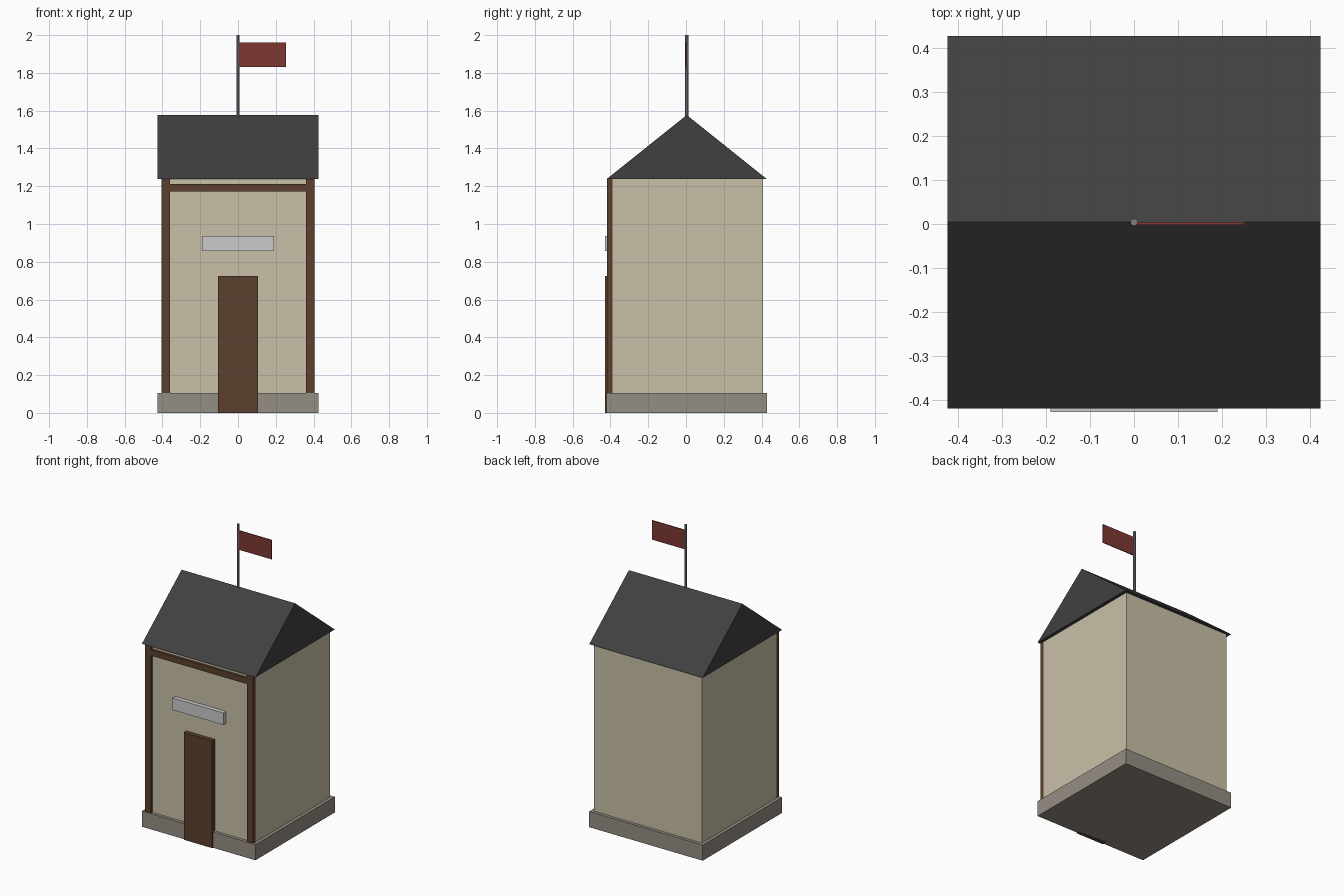
import bpy, bmesh, math

if "Cube" in bpy.data.objects:
    bpy.data.objects.remove(bpy.data.objects["Cube"])

OFF = 0.004  # body sits slightly back because the door and sign stick out in front


def srgb(r, g, b):
    def lin(c):
        c /= 255
        return c / 12.92 if c <= 0.04045 else ((c + 0.055) / 1.055) ** 2.4
    return (lin(r), lin(g), lin(b), 1)


def material(name, *rgb):
    m = bpy.data.materials.new(name)
    m.diffuse_color = srgb(*rgb)
    m.use_nodes = True
    m.node_tree.nodes["Principled BSDF"].inputs["Base Color"].default_value = m.diffuse_color
    return m


STONE = material("grey stone", 149, 142, 132)
PLASTER = material("cream plaster", 201, 192, 167)
WOOD = material("brown wood", 92, 64, 45)
SLATE = material("dark slate", 64, 64, 64)
PALE = material("pale grey", 203, 203, 203)
METAL = material("pole metal", 130, 131, 138)
RED = material("red cloth", 126, 56, 50)


def finish(name, bm, mat):
    bmesh.ops.recalc_face_normals(bm, faces=bm.faces)
    me = bpy.data.meshes.new(name)
    bm.to_mesh(me)
    bm.free()
    me.materials.append(mat)
    ob = bpy.data.objects.new(name, me)
    bpy.context.collection.objects.link(ob)
    return ob


def box(name, mat, x, y, z):
    bm = bmesh.new()
    bmesh.ops.create_cube(bm, size=1)
    for v in bm.verts:
        v.co = [r[0] if c < 0 else r[1] for c, r in zip(v.co, (x, y, z))]
    return finish(name, bm, mat)


# Plinth and walls
box("plinth", STONE, (-0.425, 0.425), (OFF - 0.424, OFF + 0.424), (0, 0.106))
box("walls", PLASTER, (-0.403, 0.403), (OFF - 0.403, OFF + 0.403), (0.002, 1.238))

# Timber frame on the front
for side, s in (("left", -1), ("right", 1)):
    x = sorted((s * 0.361, s * 0.404))
    box(side + "_post", WOOD, x, (-0.417, -0.39), (0.09, 1.238))
box("cross_beam", WOOD, (-0.38, 0.38), (-0.416, -0.39), (1.173, 1.213))

# Door and blank sign board
box("door", WOOD, (-0.106, 0.106), (-0.428, -0.38), (0, 0.726))
box("sign_board", PALE, (-0.19, 0.19), (-0.428, -0.39), (0.856, 0.937))

# Gable roof: triangular profile swept along x
bm = bmesh.new()
tri = [bm.verts.new((-0.425, OFF + y, z)) for y, z in ((-0.424, 1.238), (0.424, 1.238), (0, 1.577))]
face = bm.faces.new(tri)
ext = bmesh.ops.extrude_face_region(bm, geom=[face], use_keep_orig=True)
bmesh.ops.translate(bm, vec=(0.85, 0, 0), verts=[e for e in ext["geom"] if isinstance(e, bmesh.types.BMVert)])
finish("roof", bm, SLATE)

# Flagpole and flag
bm = bmesh.new()
bmesh.ops.create_cone(bm, cap_ends=True, segments=8, radius1=0.0085, radius2=0.0085, depth=0.45)
bmesh.ops.translate(bm, vec=(0, OFF, 1.775), verts=bm.verts)
finish("flagpole", bm, METAL)
box("flag", RED, (0.002, 0.253), (OFF - 0.006, OFF), (1.83, 1.96))
